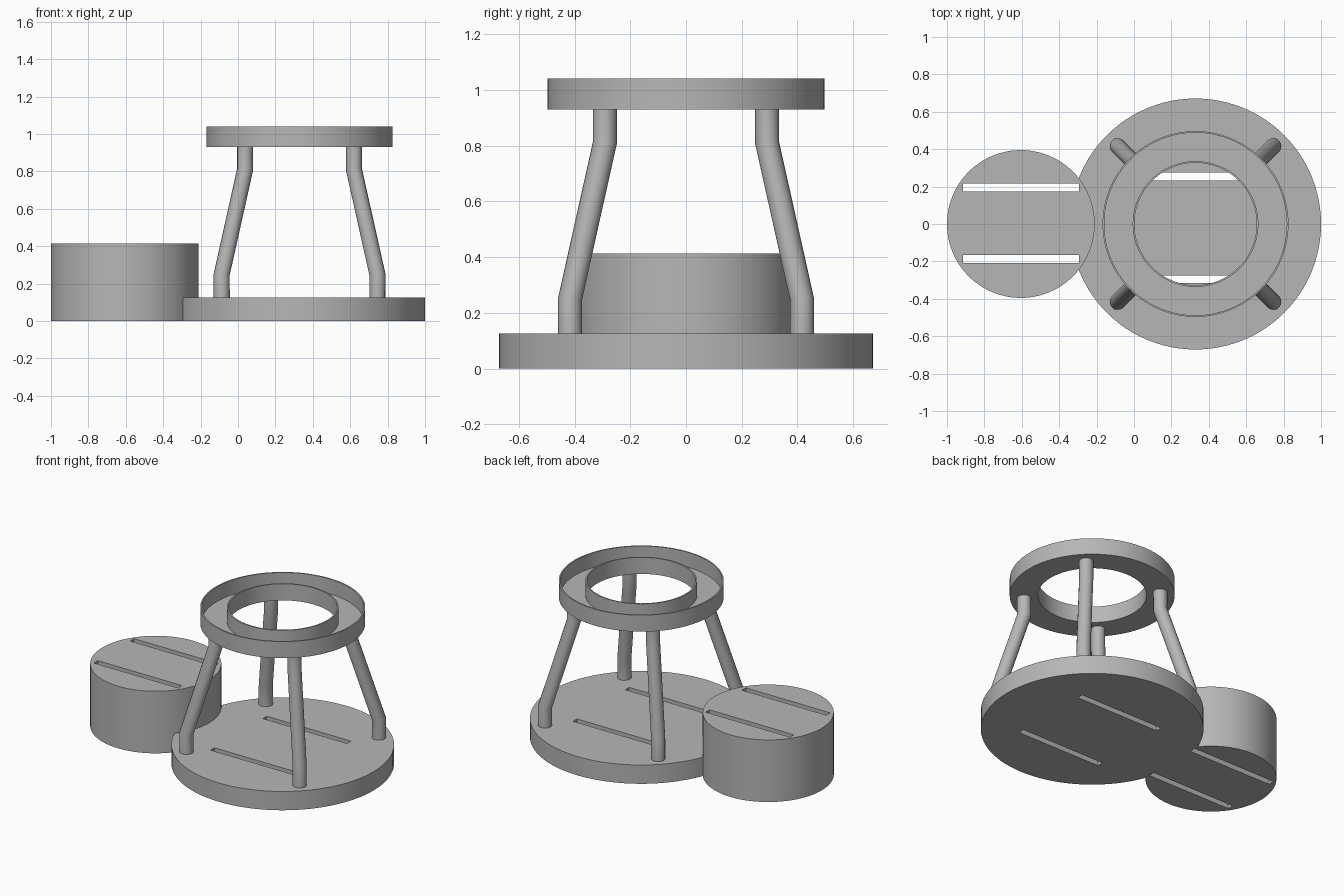
import bpy
import math
from mathutils import Vector

cube = bpy.data.objects.get("Cube")
if cube:
    bpy.data.objects.remove(cube, do_unlink=True)

grey = bpy.data.materials.new("plain grey")
grey.use_nodes = True
GREY = (0.47, 0.47, 0.47, 1)
grey.diffuse_color = GREY
grey.node_tree.nodes["Principled BSDF"].inputs["Base Color"].default_value = GREY

CENTRE_X = 0.329   # axis of the stand
DRUM_X = -0.605    # axis of the drum
BASE_TOP = 0.125
DRUM_TOP = 0.413


def finish(obj, name):
    obj.name = name
    obj.data.materials.clear()
    obj.data.materials.append(grey)
    bpy.ops.object.select_all(action="DESELECT")
    obj.select_set(True)
    bpy.context.view_layer.objects.active = obj
    bpy.ops.object.shade_smooth_by_angle(angle=math.radians(30))


def disc(x, radius, bottom, top):
    bpy.ops.mesh.primitive_cylinder_add(
        vertices=96, radius=radius, depth=top - bottom,
        location=(x, 0, (bottom + top) / 2))
    return bpy.context.object


def boolean(target, tool, operation):
    mod = target.modifiers.new("boolean", "BOOLEAN")
    mod.operation = operation
    mod.solver = "EXACT"
    mod.object = tool
    bpy.ops.object.select_all(action="DESELECT")
    target.select_set(True)
    bpy.context.view_layer.objects.active = target
    bpy.ops.object.modifier_apply(modifier=mod.name)
    bpy.data.objects.remove(tool, do_unlink=True)


def cut_slot(target, x, y):
    bpy.ops.mesh.primitive_cube_add(size=1, location=(x, y, 0.2))
    tool = bpy.context.object
    tool.scale = (0.62, 0.041, 1)
    boolean(target, tool, "DIFFERENCE")


# Round base merged with the drum beside it, with slots right through
base = disc(CENTRE_X, 0.671, 0, BASE_TOP)
boolean(base, disc(DRUM_X, 0.395, 0, DRUM_TOP), "UNION")
for x, y in ((CENTRE_X, 0.254), (CENTRE_X, -0.295),
             (DRUM_X, 0.195), (DRUM_X, -0.187)):
    cut_slot(base, x, y)
finish(base, "base_and_drum")

# Top ring: a thin-walled open channel, revolved from its cross-section
profile = [(0.327, 0.93), (0.497, 0.93), (0.497, 1.04), (0.488, 1.04),
           (0.488, 0.942), (0.336, 0.942), (0.336, 1.04), (0.327, 1.04)]
STEPS = 96
verts, faces = [], []
count = len(profile)
for i in range(STEPS):
    a = math.tau * i / STEPS
    verts += [(CENTRE_X + r * math.cos(a), r * math.sin(a), z) for r, z in profile]
    for j in range(count):
        k = (j + 1) % count
        n = (i + 1) % STEPS
        faces.append((i * count + j, n * count + j, n * count + k, i * count + k))
mesh = bpy.data.meshes.new("top_ring")
mesh.from_pydata(verts, [], faces)
ring = bpy.data.objects.new("top_ring", mesh)
bpy.context.collection.objects.link(ring)
finish(ring, "top_ring")

# Four bent tubular legs: diagonal offset and height along the path
leg_path = [(0.416, 0.11), (0.416, 0.25), (0.291, 0.81), (0.291, 0.936)]
for side, sx in (("left", 1), ("right", -1)):
    for end, sy in (("front", -1), ("back", 1)):
        curve = bpy.data.curves.new("leg", "CURVE")
        curve.dimensions = "3D"
        curve.bevel_depth = 0.043
        curve.bevel_resolution = 6
        curve.use_fill_caps = True
        spline = curve.splines.new("POLY")
        spline.points.add(len(leg_path) - 1)
        for point, (d, z) in zip(spline.points, leg_path):
            point.co = Vector((CENTRE_X + sx * d, sy * d, z, 1))
        leg = bpy.data.objects.new("leg", curve)
        bpy.context.collection.objects.link(leg)
        bpy.ops.object.select_all(action="DESELECT")
        leg.select_set(True)
        bpy.context.view_layer.objects.active = leg
        bpy.ops.object.convert(target="MESH")
        finish(bpy.context.object, f"{end}_{side}_leg")
